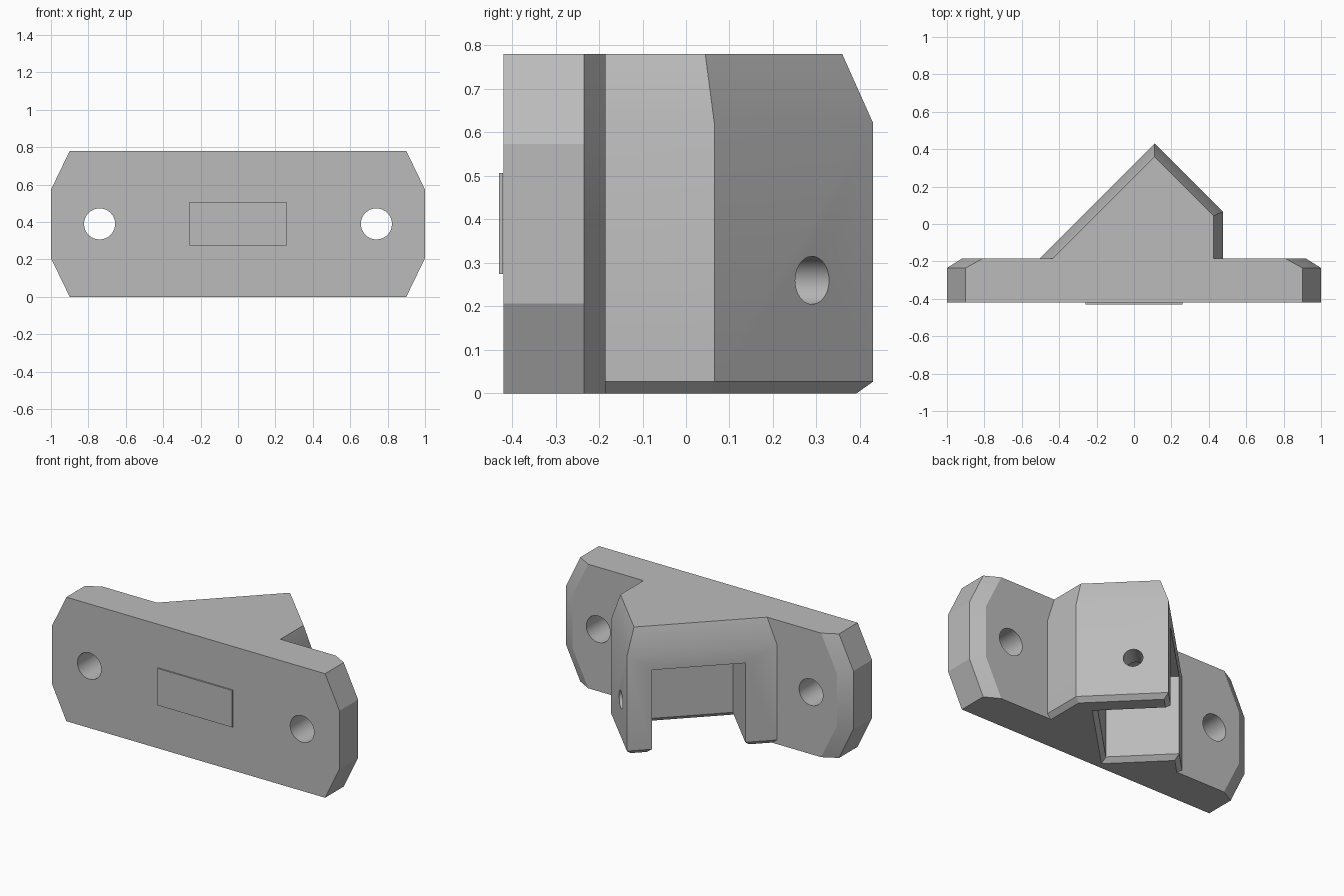
import bpy, bmesh, math
from mathutils import Vector, Matrix

cube = bpy.data.objects.get("Cube")
if cube:
    bpy.data.objects.remove(cube, do_unlink=True)

mat = bpy.data.materials.new("plain_grey")
mat.use_nodes = True
GREY = (0.5, 0.5, 0.5, 1)
mat.diffuse_color = GREY
for node in mat.node_tree.nodes:
    if node.type == 'BSDF_PRINCIPLED':
        node.inputs["Base Color"].default_value = GREY


def finish(name, bm):
    bmesh.ops.recalc_face_normals(bm, faces=bm.faces)
    mesh = bpy.data.meshes.new(name)
    bm.to_mesh(mesh)
    bm.free()
    mesh.materials.append(mat)
    obj = bpy.data.objects.new(name, mesh)
    bpy.context.collection.objects.link(obj)
    return obj


def loft(name, sections):
    """Join equal-length rings of points and cap both ends."""
    bm = bmesh.new()
    rings = [[bm.verts.new(p) for p in s] for s in sections]
    for a, b in zip(rings, rings[1:]):
        for i in range(len(a)):
            j = (i + 1) % len(a)
            bm.faces.new((a[i], a[j], b[j], b[i]))
    bm.faces.new(rings[0])
    bm.faces.new(rings[-1])
    return finish(name, bm)


def cylinder(name, centre, axis, radius, length):
    bm = bmesh.new()
    turn = Vector(axis).to_track_quat('Z', 'Y').to_matrix().to_4x4()
    bmesh.ops.create_cone(bm, cap_ends=True, segments=48, radius1=radius, radius2=radius,
                          depth=length, matrix=Matrix.Translation(centre) @ turn)
    return finish(name, bm)


def combine(target, other, operation):
    other.hide_render = True
    mod = target.modifiers.new(operation.lower(), 'BOOLEAN')
    mod.operation = operation
    mod.solver = 'EXACT'
    mod.object = other
    bpy.context.view_layer.objects.active = target
    bpy.ops.object.modifier_apply(modifier=mod.name)
    bpy.data.objects.remove(other, do_unlink=True)


# Mounting plate: clipped-corner outline, ends bevelled at the back
TOP = 0.78


def plate_ring(y, end, corner, low):
    quarter = [(corner, 0), (end, low), (end, TOP - low), (corner, TOP)]
    outline = quarter + [(-x, z) for x, z in reversed(quarter)]
    return [(x, y, z) for x, z in outline]


body = loft("bracket_body", [plate_ring(-0.42, 1, 0.9, 0.207),
                             plate_ring(-0.235, 1, 0.9, 0.207),
                             plate_ring(-0.185, 0.92, 0.81, 0.225)])

# Angled block on the back, bevelled at top and bottom
R2 = math.sqrt(2)


def wedge_ring(z, inset):
    left, right, side, base = 0.32 - R2 * inset, 0.54 - R2 * inset, 0.475 - inset, -0.3
    apex = (right - left) / 2
    return [(base - left, base, z), (apex, apex + left, z),
            (side, right - side, z), (side, base, z)]


BEVEL = 0.027
wedge = loft("angled_block", [wedge_ring(0, BEVEL), wedge_ring(BEVEL, 0),
                              wedge_ring(0.622, 0), wedge_ring(TOP, 0.05)])
combine(body, wedge, 'UNION')

# Slot in the long slanted face, open at the bottom with a flared rim
apex = Vector((0.11, 0.43, 0))
along = Vector((-1, -1, 0)).normalized()
inward = Vector((1, -1, 0)).normalized()


def slot_ring(z, grow):
    t0, t1, d0, d1 = 0.145 - grow, 0.685 + grow, -0.2, 0.41 + grow
    return [apex + along * t + inward * d + Vector((0, 0, z))
            for t, d in ((t0, d0), (t1, d0), (t1, d1), (t0, d1))]


slot = loft("slot_cutter", [slot_ring(-BEVEL, 2 * BEVEL), slot_ring(BEVEL, 0),
                            slot_ring(0.525, 0)])
combine(body, slot, 'DIFFERENCE')

# Screw holes through the plate
for side in (-1, 1):
    hole = cylinder("screw_hole_cutter", (0.74 * side, -0.3, TOP / 2), (0, 1, 0), 0.083, 0.6)
    combine(body, hole, 'DIFFERENCE')

# Pin hole through the short slanted wall into the slot
pin = cylinder("pin_hole_cutter", (0.25, 0.29, 0.26), (1, 1, 0), 0.055, 0.4)
combine(body, pin, 'DIFFERENCE')

# Thin raised panel on the front
panel = loft("front_panel", [[(x, y, z) for x, z in
                              ((-0.26, 0.275), (0.26, 0.275), (0.26, 0.507), (-0.26, 0.507))]
                             for y in (-0.43, -0.421)])
panel.location.y = 0.0005

for obj in (body, panel):
    bpy.ops.object.select_all(action='DESELECT')
    obj.select_set(True)
    bpy.context.view_layer.objects.active = obj
    bpy.ops.object.shade_smooth_by_angle(angle=math.radians(20))
